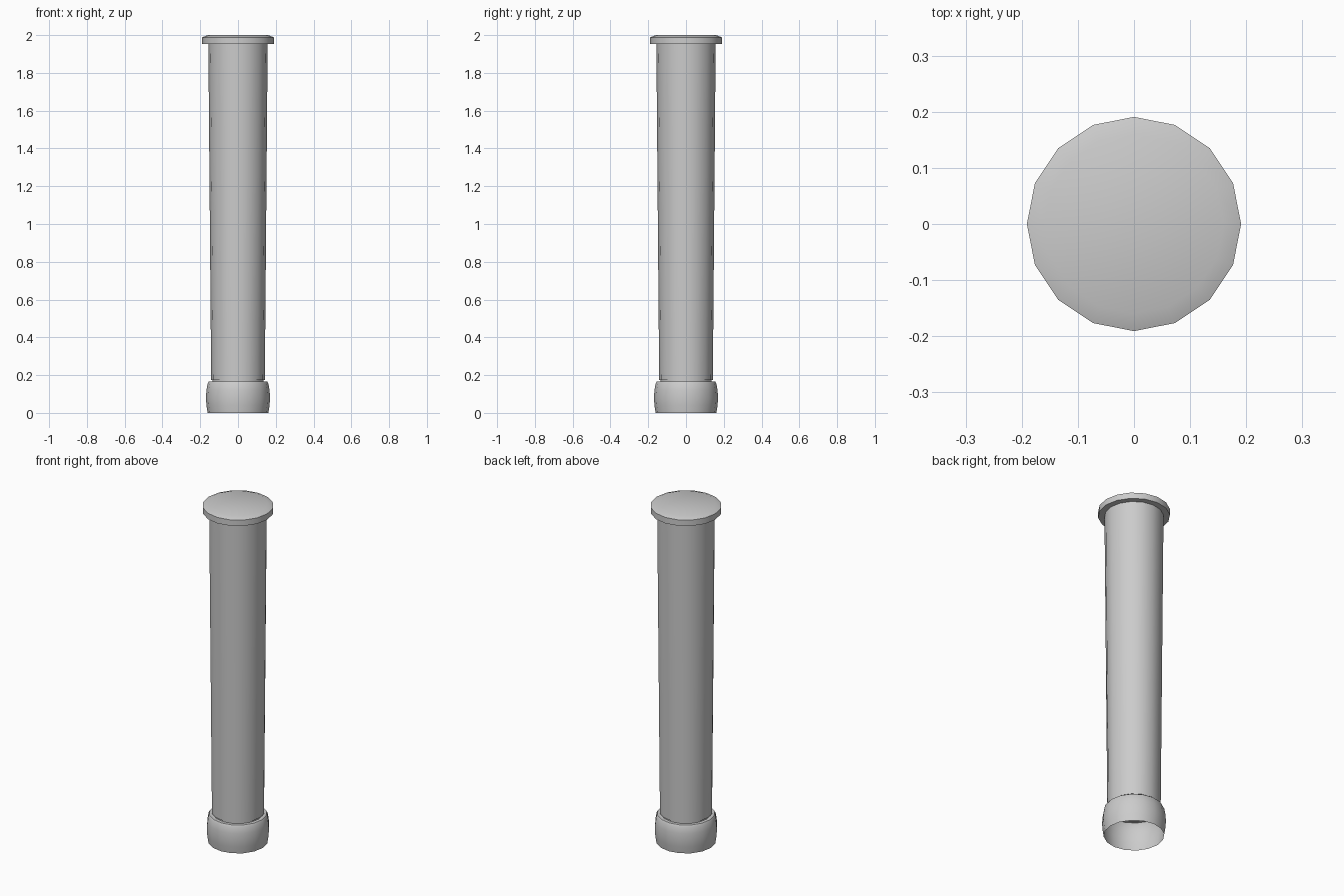
import bpy, bmesh, math

if "Cube" in bpy.data.objects:
    bpy.data.objects.remove(bpy.data.objects["Cube"])

SIDES = 16


def lathe(name, profile, close_top=False):
    """Spin a (radius, height) profile, listed bottom to top, around z."""
    bm = bmesh.new()
    rings = []
    for r, z in profile:
        rings.append([bm.verts.new((r * math.cos(2 * math.pi * i / SIDES),
                                    r * math.sin(2 * math.pi * i / SIDES), z))
                      for i in range(SIDES)])
    for low, high in zip(rings, rings[1:]):
        for i in range(SIDES):
            j = (i + 1) % SIDES
            bm.faces.new((low[i], low[j], high[j], high[i]))
    if close_top:
        bm.faces.new(rings[-1])
    mesh = bpy.data.meshes.new(name)
    bm.to_mesh(mesh)
    bm.free()
    ob = bpy.data.objects.new(name, mesh)
    bpy.context.collection.objects.link(ob)
    bpy.ops.object.select_all(action='DESELECT')
    ob.select_set(True)
    bpy.context.view_layer.objects.active = ob
    bpy.ops.object.shade_smooth_by_angle(angle=math.radians(35))
    return ob


# Bulging base ring, open underneath, with a recessed neck under the shaft
lathe("column_base", [(0.161, 0), (0.167, 0.04), (0.17, 0.08), (0.167, 0.12),
                      (0.161, 0.155), (0.155, 0.165), (0.136, 0.165),
                      (0.136, 0.174)])

# Shaft widening gently towards the top
lathe("column_shaft", [(0.136, 0.174), (0.142, 0.174), (0.157, 1.953)])

# Round capital slab with a slightly chamfered top
lathe("column_capital", [(0.157, 1.953), (0.191, 1.953), (0.191, 1.988),
                         (0.16, 2.0)], close_top=True)
